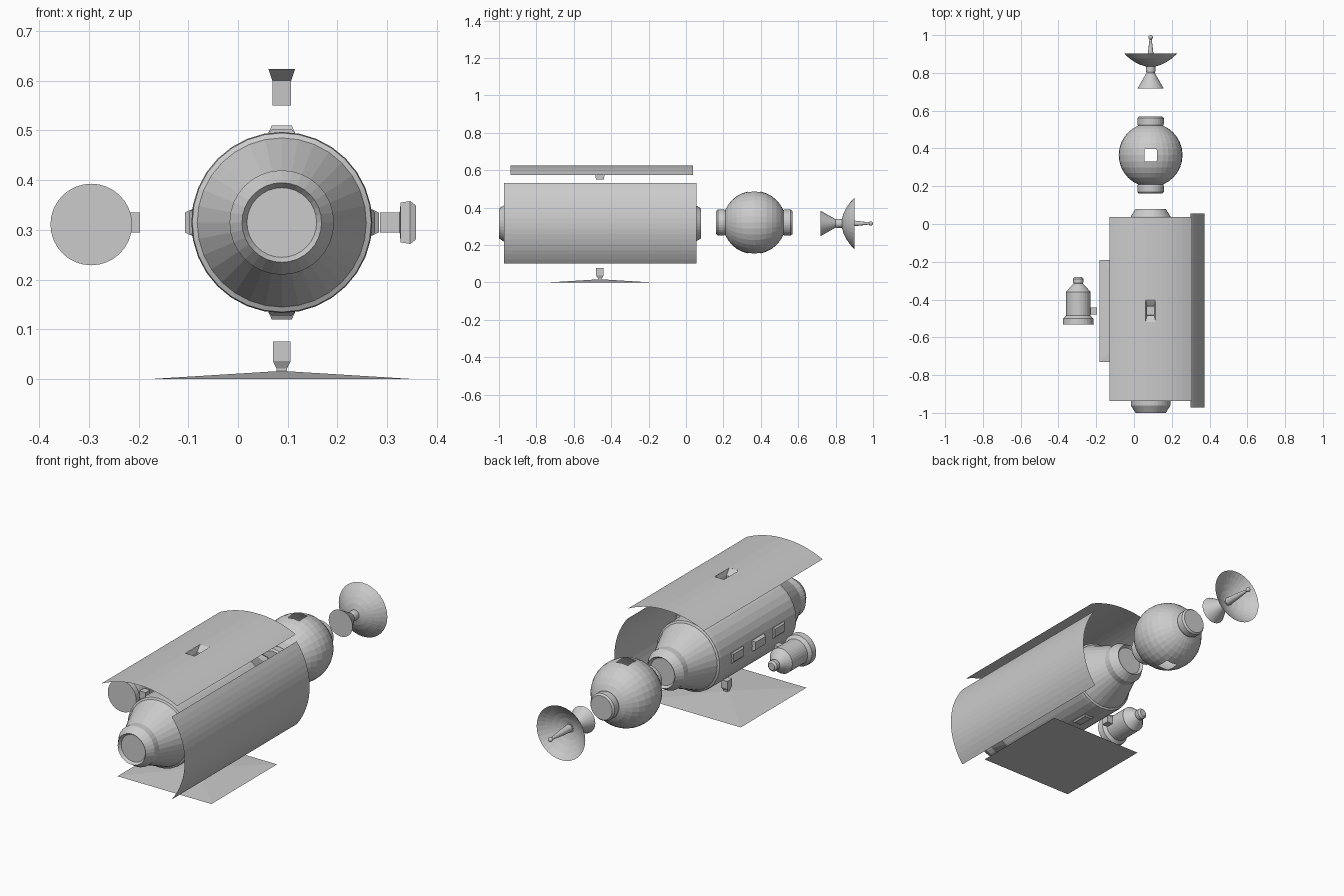
import bpy, bmesh, math
from mathutils import Matrix, Vector

old = bpy.data.objects.get("Cube")
if old:
    bpy.data.objects.remove(old)

grey = bpy.data.materials.new("light_grey")
grey.use_nodes = True
grey.diffuse_color = (0.6, 0.6, 0.6, 1)
grey.node_tree.nodes["Principled BSDF"].inputs["Base Color"].default_value = (0.6, 0.6, 0.6, 1)

AX, AZ, MID = 0.088, 0.315, -0.46      # main axis and middle of the hull
CENTRE = Vector((AX, MID, AZ))


def finish(name, bm):
    mesh = bpy.data.meshes.new(name)
    bm.to_mesh(mesh)
    bm.free()
    mesh.materials.append(grey)
    obj = bpy.data.objects.new(name, mesh)
    bpy.context.collection.objects.link(obj)
    return obj


def lathe(name, profile, x=AX, z=AZ, sides=32, closed=True):
    """Turn (y, radius) points around a line parallel to y."""
    bm = bmesh.new()
    rings = []
    for y, r in profile:
        rings.append([bm.verts.new((x + r * math.cos(a), y, z + r * math.sin(a)))
                      for a in (math.tau * i / sides for i in range(sides))])
    for a, b in zip(rings, rings[1:]):
        for i in range(sides):
            j = (i + 1) % sides
            bm.faces.new((a[i], b[i], b[j], a[j]))
    if closed:
        bm.faces.new(rings[0])
        bm.faces.new(rings[-1][::-1])
    bmesh.ops.remove_doubles(bm, verts=bm.verts, dist=1e-5)
    bmesh.ops.recalc_face_normals(bm, faces=bm.faces)
    return finish(name, bm)


def loft(name, sections, matrix, closed=True):
    """Stack rectangles (height, half width, half length) along local z."""
    bm = bmesh.new()
    rings = [[bm.verts.new((sx * w, sy * l, h))
              for sx, sy in ((-1, -1), (1, -1), (1, 1), (-1, 1))] for h, w, l in sections]
    for a, b in zip(rings, rings[1:]):
        for i in range(4):
            j = (i + 1) % 4
            bm.faces.new((a[i], a[j], b[j], b[i]))
    bm.faces.new(rings[0][::-1])
    if closed:
        bm.faces.new(rings[-1])
    bm.transform(matrix)
    return finish(name, bm)


def around(angle, y=MID):
    """Frame whose local z points outward from the hull."""
    return Matrix.Translation((AX, y, AZ)) @ Matrix.Rotation(math.radians(angle), 4, 'Y')


def shield(name, half, sag, crown, y0, y1, angle, hole=None):
    """Thin bowed panel, optionally with a rectangular opening."""
    radius = (half * half + sag * sag) / (2 * sag)
    reach = math.asin(half / radius)
    n = 16
    xs = [radius * math.sin(reach * (2 * i / n - 1)) for i in range(n + 1)]
    ys = [y0 - MID, y1 - MID]
    if hole:
        w, l = hole
        xs = sorted([x for x in xs if abs(x) > w] + [-w, w])
        ys = sorted(ys + [-l, l])
    bm = bmesh.new()
    grid = [[bm.verts.new((x, y, crown - radius + math.sqrt(radius ** 2 - x * x)))
             for x in xs] for y in ys]
    for r in range(len(ys) - 1):
        for c in range(len(xs) - 1):
            if hole and r == 1 and xs[c] >= -w - 1e-6 and xs[c + 1] <= w + 1e-6:
                continue
            bm.faces.new((grid[r][c], grid[r][c + 1], grid[r + 1][c + 1], grid[r + 1][c]))
    bm.transform(around(angle))
    return finish(name, bm)


# Hull: half profile mirrored about the middle, with recessed end caps
half = [(0.525, 0.07), (0.54, 0.08), (0.5, 0.105), (0.465, 0.105),
        (0.32, 0.17), (0.315, 0.18), (0.3, 0.182)]
hull = [(MID - d, r) for d, r in half] + [(MID + d, r) for d, r in reversed(half)]
lathe("hull", hull)

# Docking blocks on four sides of the hull
for side, angle in (("top", 0), ("left", 90), ("bottom", 180), ("right", 270)):
    for label, offset, height in (("front", -0.17, 0.187), ("middle", 0, 0.195), ("rear", 0.17, 0.187)):
        loft(f"{side}_{label}_block",
             [(0.165, 0.027, 0.05), (0.18, 0.027, 0.05), (height, 0.02, 0.04)],
             around(angle, MID + offset))

# Top shield with opening and its funnel-shaped mount
shield("top_shield", 0.218, 0.05, 0.31, -0.937, 0.038, 0, hole=(0.027, 0.06))
loft("top_shield_mount", [(0.235, 0.019, 0.022), (0.285, 0.019, 0.025), (0.309, 0.027, 0.06)],
     around(0), closed=False)

# Left shield and its mount
shield("left_shield", 0.215, 0.075, 0.286, -0.972, 0.055, 90)
loft("left_shield_mount", [(0.197, 0.02, 0.022), (0.237, 0.02, 0.022), (0.239, 0.04, 0.04),
                           (0.258, 0.043, 0.045), (0.27, 0.034, 0.04)], around(90))

# Flat bottom plate with a shallow peak, and its post
loft("bottom_plate", [(0, 0.27, 0.27), (0.016, 0.011, 0.011)],
     Matrix.Translation((AX, MID, 0)))
loft("bottom_plate_post", [(0.012, 0.011, 0.011), (0.022, 0.011, 0.011), (0.037, 0.018, 0.02),
                           (0.076, 0.018, 0.02)], Matrix.Translation((AX, MID, 0)))

# Side capsule with its connector
capsule = [(-0.532, 0.082), (-0.5, 0.08), (-0.485, 0.065), (-0.36, 0.065),
           (-0.325, 0.035), (-0.315, 0.024), (-0.308, 0.027), (-0.29, 0.027), (-0.281, 0.018)]
lathe("capsule", capsule, x=-0.295, z=0.311)
loft("capsule_connector", [(0.285, 0.02, 0.019), (0.318, 0.02, 0.019)], around(270))

# Sphere module, open at the top and bottom
bm = bmesh.new()
bmesh.ops.create_uvsphere(bm, u_segments=32, v_segments=16, radius=0.169)
bm.transform(Matrix.Rotation(math.pi / 2, 4, 'X'))
ports = [f for f in bm.faces
         if max(abs(f.calc_center_median().x), abs(f.calc_center_median().y)) < 0.03]
bmesh.ops.delete(bm, geom=ports, context='FACES')
bm.transform(Matrix.Translation((AX, 0.365, 0.32)))
finish("sphere_module", bm)

# Collars at both ends of the sphere
for name, s in (("front_collar", -1), ("rear_collar", 1)):
    lathe(name, [(0.365 + s * d, r) for d, r in
                 ((0.148, 0.064), (0.165, 0.07), (0.195, 0.07), (0.204, 0.062))], z=0.32)

# Dish antenna: cone base, bowl and feed rod
lathe("dish_base", [(0.718, 0.069), (0.8, 0.022), (0.81, 0.025), (0.836, 0.025)])
bowl = [(0.832 + 0.07 * t * t, 0.14 * t) for t in (0, 0.2, 0.4, 0.6, 0.8, 1)]
lathe("dish_bowl", bowl, closed=False)
lathe("feed_rod", [(0.833, 0.02), (0.9, 0.015), (0.98, 0.006)], sides=16)
tip = [(0.988 - 0.012 * math.cos(a), 0.012 * math.sin(a))
       for a in (math.pi * i / 8 for i in range(9))]
lathe("feed_tip", tip, sides=16, closed=False)
